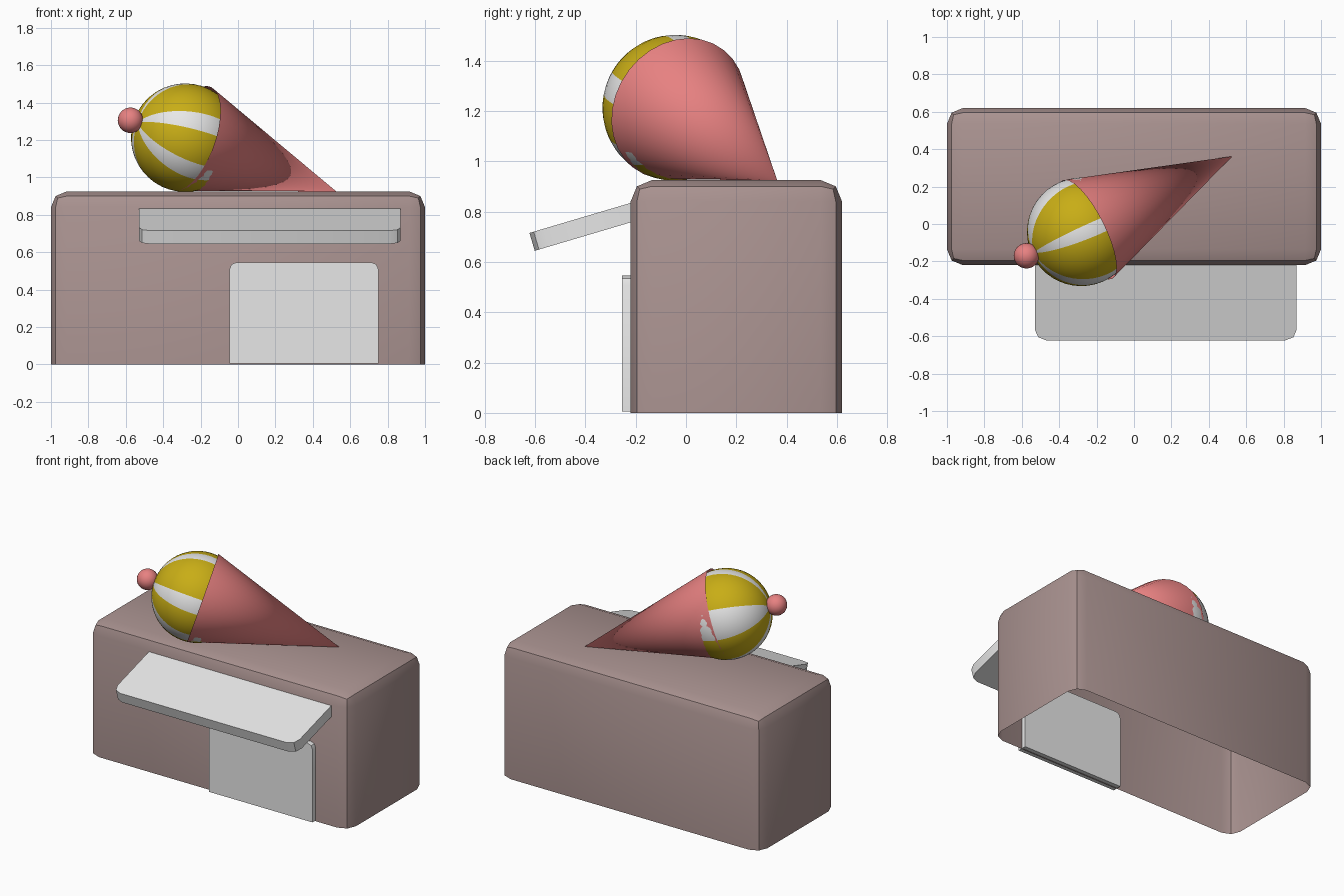
import bpy, bmesh, math
from mathutils import Vector, Matrix

if "Cube" in bpy.data.objects:
    bpy.data.objects.remove(bpy.data.objects["Cube"], do_unlink=True)


def material(name, rgb):
    m = bpy.data.materials.new(name)
    m.use_nodes = True
    m.diffuse_color = (*rgb, 1)
    m.node_tree.nodes["Principled BSDF"].inputs["Base Color"].default_value = (*rgb, 1)
    return m


BROWN = material("dusty_brown", (0.40, 0.29, 0.28))
WHITE = material("soft_white", (0.8, 0.8, 0.8))
PINK = material("salmon_pink", (0.8, 0.22, 0.22))
YELLOW = material("mustard_yellow", (0.58, 0.42, 0.008))


def finish(bm, name, mats, matrix=Matrix()):
    bmesh.ops.recalc_face_normals(bm, faces=bm.faces)
    mesh = bpy.data.meshes.new(name)
    bm.to_mesh(mesh)
    bm.free()
    ob = bpy.data.objects.new(name, mesh)
    bpy.context.collection.objects.link(ob)
    for m in mats:
        mesh.materials.append(m)
    ob.matrix_world = matrix
    bpy.ops.object.select_all(action='DESELECT')
    bpy.context.view_layer.objects.active = ob
    ob.select_set(True)
    bpy.ops.object.shade_smooth_by_angle(angle=math.radians(35))
    return ob


def box(lo, hi):
    bm = bmesh.new()
    bmesh.ops.create_cube(bm, size=1)
    lo, hi = Vector(lo), Vector(hi)
    for v in bm.verts:
        v.co = (lo + hi) / 2 + v.co * (hi - lo)
    return bm


def bevel(bm, radius, rule):
    edges = [e for e in bm.edges if rule(e)]
    bmesh.ops.bevel(bm, geom=edges, offset=radius, segments=2, profile=0.5, affect='EDGES')


def along(e, axis):
    return abs((e.verts[0].co - e.verts[1].co).normalized()[axis]) > 0.9


# Building shell, open underneath
bm = box((-1, -0.22, 0), (1, 0.62, 0.925))
bmesh.ops.delete(bm, geom=[f for f in bm.faces if f.calc_center_median().z < 0.01],
                 context='FACES_ONLY')
bevel(bm, 0.085, lambda e: not e.is_boundary)
finish(bm, "building_shell", [BROWN])

# Door slab with rounded upper corners
bm = box((-0.045, -0.255, 0.005), (0.75, -0.19, 0.545))
bevel(bm, 0.035, lambda e: along(e, 1) and e.verts[0].co.z > 0.3)
finish(bm, "door", [WHITE])

# Sloping awning, hinged on its upper front edge
bm = box((-0.7, 0, -0.074), (0.7, 0.5, 0))
bevel(bm, 0.06, lambda e: along(e, 2))
finish(bm, "awning", [WHITE],
       Matrix.Translation((0.17, -0.622, 0.715)) @ Matrix.Rotation(math.radians(16.5), 4, 'X'))

# Cone lying on the roof
rim, apex = Vector((-0.25, -0.03, 1.208)), Vector((0.525, 0.362, 0.925))
axis = (rim - apex).normalized()
up = (Vector((0, 0, 1)) - axis * axis.z).normalized()
side = up.cross(axis)
frame = Matrix((up, side, axis)).transposed().to_4x4()
bm = bmesh.new()
bmesh.ops.create_cone(bm, cap_ends=False, segments=32, radius1=0.295, radius2=0,
                      depth=(rim - apex).length)
bmesh.ops.remove_doubles(bm, verts=bm.verts, dist=0.0005)
finish(bm, "cone", [PINK], Matrix.Translation((rim + apex) / 2) @ frame @ Matrix.Rotation(math.pi, 4, 'X'))

# Striped scoop, its pole facing the cherry
scoop, cherry = Vector((-0.282, -0.042, 1.212)), Vector((-0.575, -0.17, 1.305))
pole = (cherry - scoop).normalized()
up = (Vector((0, 0, 1)) - pole * pole.z).normalized()
front = Vector((0, 0, 1)).cross(pole).normalized()
if front.y > 0:
    front = -front
turn = 1 if up.cross(front).dot(pole) > 0 else -1
frame = Matrix((up, front * turn, pole)).transposed().to_4x4()
bands = [(-5, 11), (65, 85), (120, 140), (195, 215), (260, 300)]
bm = bmesh.new()
bmesh.ops.create_uvsphere(bm, u_segments=72, v_segments=24, radius=0.29)
for f in bm.faces:
    c = f.calc_center_median()
    a = math.degrees(math.atan2(c.y * turn, c.x)) % 360
    f.material_index = int(any(s < a < t or s < a - 360 < t for s, t in bands))
finish(bm, "striped_scoop", [YELLOW, WHITE], Matrix.Translation(scoop) @ frame)

# Cherry
bm = bmesh.new()
bmesh.ops.create_uvsphere(bm, u_segments=24, v_segments=16, radius=0.068)
finish(bm, "cherry", [PINK], Matrix.Translation(cherry))
